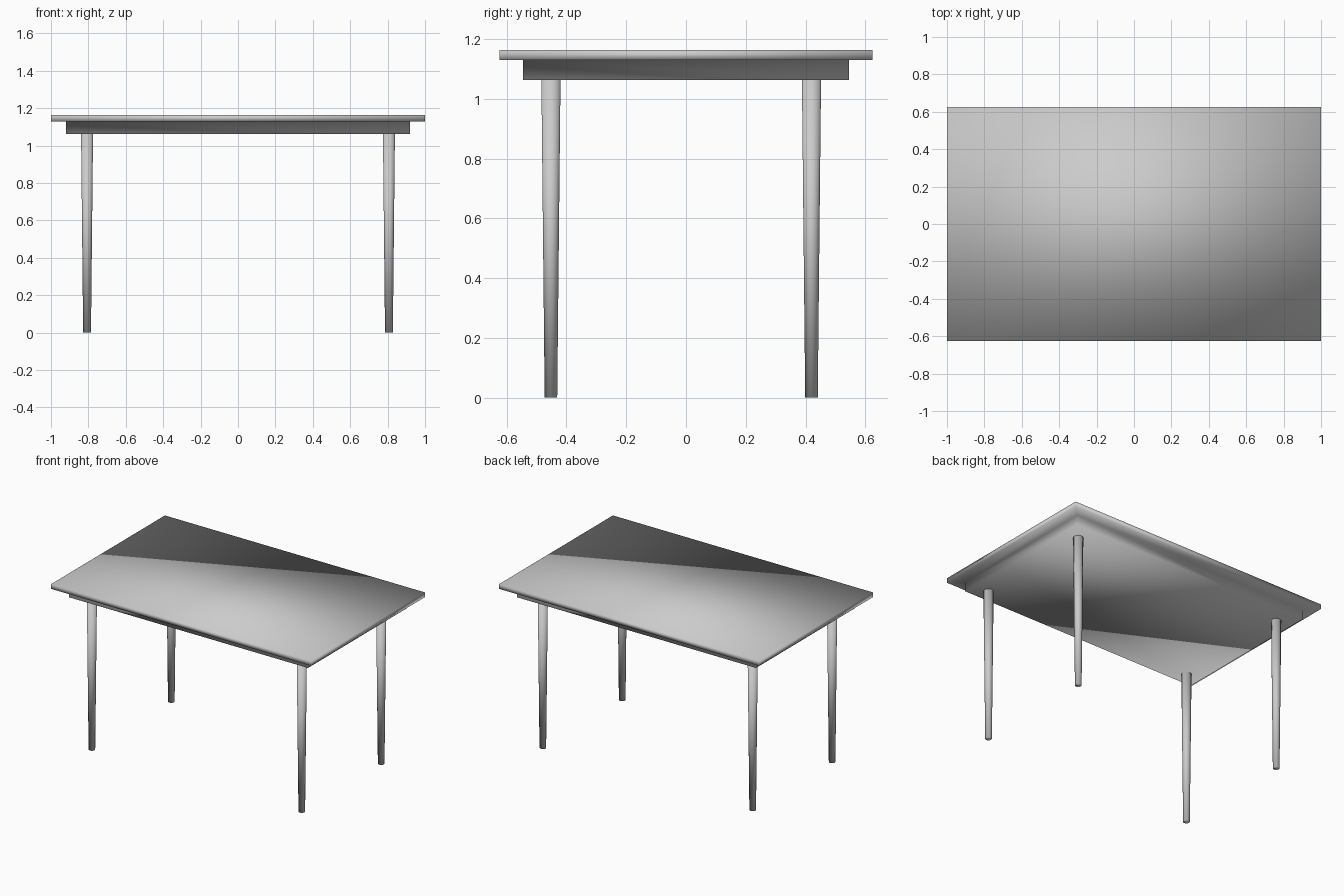
import bpy
import bmesh
from mathutils import Matrix, Vector

if "Cube" in bpy.data.objects:
    bpy.data.objects.remove(bpy.data.objects["Cube"])

TOP, RIM, APRON = 1.163, 1.130, 1.063


def smooth_object(name, bm):
    for f in bm.faces:
        f.smooth = True
    me = bpy.data.meshes.new(name)
    bm.to_mesh(me)
    bm.free()
    ob = bpy.data.objects.new(name, me)
    bpy.context.collection.objects.link(ob)
    return ob


def leg(name, x, y):
    bm = bmesh.new()
    bmesh.ops.create_cone(bm, cap_ends=True, segments=32, radius1=0.021,
                          radius2=0.032, depth=APRON,
                          matrix=Matrix.Translation((x, y, APRON / 2)))
    smooth_object(name, bm)


# Thin top with the apron inset and extruded from its underside,
# smooth-shaded as one continuous surface
bm = bmesh.new()
bmesh.ops.create_cube(bm, size=1,
                      matrix=Matrix.Translation((0, 0, (TOP + RIM) / 2))
                      @ Matrix.Diagonal((2.0, 1.25, TOP - RIM, 1)))
bm.normal_update()
under = min(bm.faces, key=lambda f: f.calc_center_median().z)
bmesh.ops.inset_region(bm, faces=[under], thickness=0.1135)
under = bmesh.ops.extrude_discrete_faces(bm, faces=[under])["faces"][0]
bmesh.ops.translate(bm, verts=under.verts, vec=Vector((0, 0, APRON - RIM)))
smooth_object("table_top_and_apron", bm)

# Four tapered round legs, set slightly towards the front
for y, row in ((-0.452, "front"), (0.42, "back")):
    for x, side in ((-0.807, "left"), (0.807, "right")):
        leg(f"{row}_{side}_leg", x, y)
